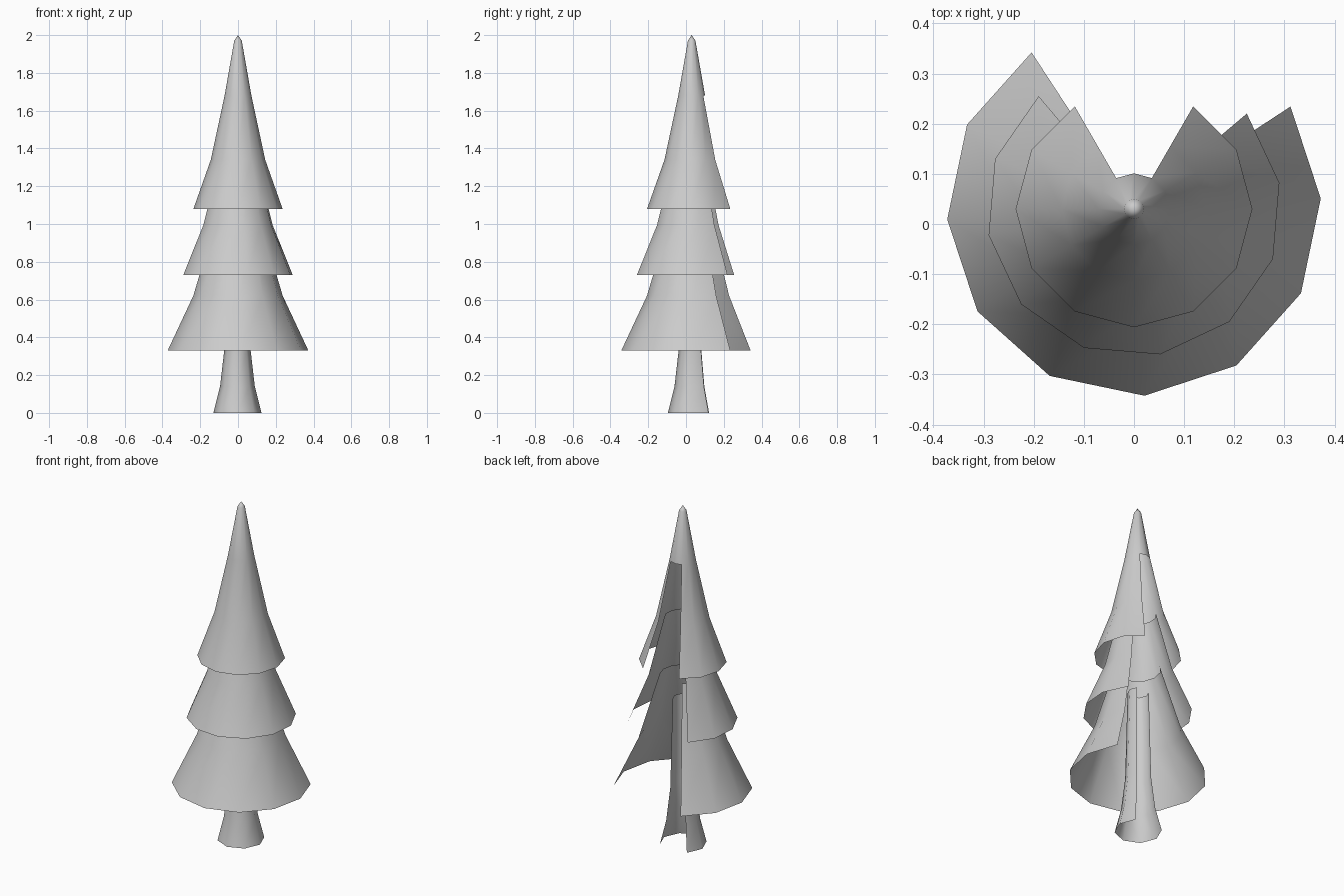
import bpy
import math

if "Cube" in bpy.data.objects:
    bpy.data.objects.remove(bpy.data.objects["Cube"])

CENTRE_Y = 0.03


def shell(name, profile, sides, start, gap, centre=(0.0, CENTRE_Y), closed_rows=0, tip=None):
    """Open lathe shell. profile: (radius, z) rings, bottom to top.
    start: angle of the first vertex after the gap; gap: number of missing segments.
    The highest closed_rows bands go all the way round; tip closes the top."""
    verts, faces = [], []
    for r, z in profile:
        for i in range(sides):
            a = math.radians(start) + math.tau * i / sides
            verts.append((centre[0] + r * math.cos(a), centre[1] + r * math.sin(a), z))
    bands = len(profile) - 1
    for b in range(bands):
        count = sides if b >= bands - closed_rows else sides - gap
        for i in range(count):
            j = (i + 1) % sides
            lo, hi = b * sides, (b + 1) * sides
            faces.append((lo + i, lo + j, hi + j, hi + i))
    if tip is not None:
        verts.append((centre[0], centre[1], tip))
        top = bands * sides
        for i in range(sides):
            faces.append((top + i, top + (i + 1) % sides, len(verts) - 1))

    mesh = bpy.data.meshes.new(name)
    mesh.from_pydata(verts, [], faces)
    mesh.validate()
    obj = bpy.data.objects.new(name, mesh)
    bpy.context.collection.objects.link(obj)

    # drop the unused ring points inside the gap
    used = {v for p in mesh.polygons for v in p.vertices}
    import bmesh
    bm = bmesh.new()
    bm.from_mesh(mesh)
    bm.verts.ensure_lookup_table()
    loose = [v for v in bm.verts if v.index not in used]
    bmesh.ops.delete(bm, geom=loose, context='VERTS')
    bm.to_mesh(mesh)
    bm.free()
    for p in mesh.polygons:
        p.use_smooth = True
    return obj


# trunk, flared at the foot and open at the back
shell("trunk", [(0.127, 0), (0.092, 0.14), (0.07, 0.33), (0.057, 0.86)],
      8, 134, 2, centre=(-0.003, 0.031))

# lower and middle branch skirts, open at the back and at both ends
shell("lower_branches", [(0.373, 0.33), (0.237, 0.62), (0.124, 1.0)], 12, 123.2, 3)
shell("middle_branches", [(0.2945, 0.73), (0.186, 0.995), (0.1, 1.34)], 12, 130.2, 3)

# top branches, notched at the back below a complete pointed tip
shell("top_branches", [(0.236, 1.08), (0.144, 1.34), (0.071, 1.68), (0.02, 1.97)],
      12, 120, 2, closed_rows=1, tip=2.0)
